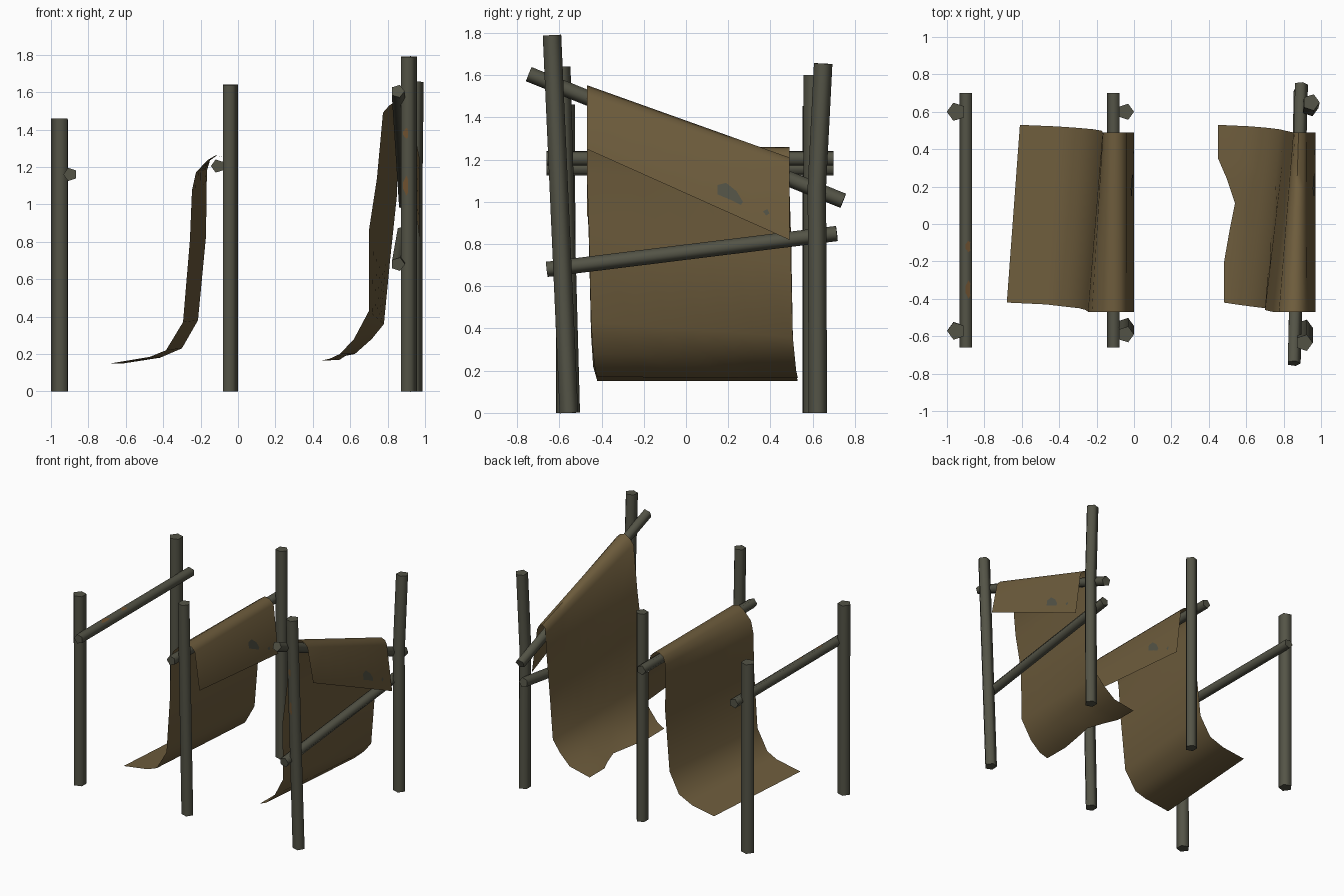
import bpy, bmesh, math
from mathutils import Vector

if "Cube" in bpy.data.objects:
    bpy.data.objects.remove(bpy.data.objects["Cube"])


def material(name, rgb):
    m = bpy.data.materials.new(name)
    m.diffuse_color = (*rgb, 1)
    m.use_nodes = True
    m.node_tree.nodes["Principled BSDF"].inputs["Base Color"].default_value = m.diffuse_color
    return m


WOOD = material("weathered grey wood", (0.088, 0.088, 0.062))
HIDE = material("tanned hide", (0.155, 0.108, 0.046))
RUST = material("brown stain", (0.16, 0.085, 0.03))


def finish(name, bm, mat):
    me = bpy.data.meshes.new(name)
    bm.to_mesh(me)
    bm.free()
    me.materials.append(mat)
    ob = bpy.data.objects.new(name, me)
    bpy.context.collection.objects.link(ob)
    return ob


def pole(name, path, r, roll=math.pi):
    """Five-sided pole along a path, with smooth sides and flat caps."""
    pts = [Vector(p) for p in path]
    bm = bmesh.new()
    rings = []
    for i, p in enumerate(pts):
        t = (pts[min(i + 1, len(pts) - 1)] - pts[max(i - 1, 0)]).normalized()
        u = Vector((1, 0, 0))
        u = (u - t * u.dot(t)).normalized()
        v = t.cross(u)
        ang = [roll + k * math.tau / 5 for k in range(5)]
        rings.append([bm.verts.new(p + (u * math.cos(a) + v * math.sin(a)) * r) for a in ang])
    for a, b in zip(rings, rings[1:]):
        for k in range(5):
            j = (k + 1) % 5
            bm.faces.new((a[k], a[j], b[j], b[k])).smooth = True
    bm.faces.new(rings[0][::-1])
    bm.faces.new(rings[-1])
    return finish(name, bm, WOOD)


def stain(name, centre, normal, along, w, h):
    """Thin uneven patch lying on a pole face."""
    n = Vector(normal).normalized()
    a = Vector(along).normalized()
    s = a.cross(n)
    bm = bmesh.new()
    vs = []
    for k in range(9):
        q = k * math.tau / 9
        f = 1 if k % 3 else 0.75
        vs.append(bm.verts.new(Vector(centre) + n * 0.002 + (s * math.cos(q) * w + a * math.sin(q) * h) * f))
    f = bm.faces.new(vs)
    f.normal_update()
    if f.normal.dot(n) < 0:
        f.normal_flip()
    finish(name, bm, RUST)


COLS = [0, 0.22, 0.40, 0.56, 0.70, 0.81, 1]


def hide(name, front, back, hem=None):
    """Sheet ruled between a front and a back (x, z) profile, lower hem shifted towards the back."""
    bm = bmesh.new()
    grid = []
    rows = len(front)
    for i, ((xa, za), (xb, zb)) in enumerate(zip(front, back)):
        low = max(0, (i - 6) / (rows - 7)) if i > 6 else 0
        ya, yb = -0.47 + 0.05 * low, 0.49 + 0.04 * low
        row = []
        for c, t in enumerate(COLS):
            x = xa + (xb - xa) * t
            if hem and i == rows - 1:
                x = hem[c]
            row.append(bm.verts.new((x, ya + (yb - ya) * t, za + (zb - za) * t)))
        grid.append(row)
    for a, b in zip(grid, grid[1:]):
        for k in range(len(COLS) - 1):
            bm.faces.new((a[k], a[k + 1], b[k + 1], b[k])).smooth = True
    ob = finish(name, bm, HIDE)
    bpy.context.view_layer.objects.active = ob
    ob.select_set(True)
    bpy.ops.object.shade_smooth_by_angle(angle=math.radians(60))
    ob.select_set(False)


def worn_patch(name, front, back, outline):
    """Grey patch on the short flap; outline is in (y, z)."""
    bm = bmesh.new()
    vs = []
    for y, z in outline:
        t = (y + 0.47) / 0.96
        lo, hi = [Vector(front[i]).lerp(Vector(back[i]), t) for i in (0, 1)]
        s = (z - lo.y) / (hi.y - lo.y)
        vs.append(bm.verts.new((lo.x + (hi.x - lo.x) * s + 0.005, y, z)))
    f = bm.faces.new(vs)
    f.normal_update()
    if f.normal.x < 0:
        f.normal_flip()
    finish(name, bm, WOOD)


# Left frame
pole("left_front_post", [(-0.95, -0.57, 0), (-0.95, -0.572, 1.46)], 0.049)
pole("left_back_post", [(-0.95, 0.60, 0), (-0.95, 0.60, 1.455)], 0.051)
pole("left_rail", [(-0.897, -0.66, 1.16), (-0.897, 0.70, 1.16)], 0.037)

# Middle frame
pole("middle_front_post", [(-0.045, -0.545, 0), (-0.045, -0.59, 1.64)], 0.045, 0)
pole("middle_back_post", [(-0.045, 0.60, 0), (-0.045, 0.60, 1.60)], 0.045, 0)
pole("middle_rail", [(-0.108, -0.66, 1.205), (-0.108, 0.70, 1.205)], 0.037)

# Right frame, crooked
pole("right_front_post", [(0.91, -0.555, 0), (0.91, -0.635, 1.79)], 0.046, 0)
pole("right_back_post", [(0.94, 0.625, 0), (0.94, 0.62, 1.07), (0.947, 0.65, 1.655)], 0.046, 0)
pole("right_upper_rail", [(0.853, -0.745, 1.605), (0.892, 0.745, 1.005)], 0.038, 0)
pole("right_lower_rail", [(0.855, -0.66, 0.68), (0.885, 0.715, 0.85)], 0.038, 0)

# Hides: short flap, over the rail, long side, curled hem
mid_f = [(0.0, 0.93), (-0.04, 1.22), (-0.07, 1.25), (-0.12, 1.262), (-0.165, 1.235), (-0.225, 1.17),
         (-0.246, 1.075), (-0.257, 0.81), (-0.294, 0.37), (-0.385, 0.22), (-0.47, 0.185), (-0.68, 0.15)]
mid_b = [(0.0, 0.85), (-0.04, 1.22), (-0.07, 1.25), (-0.115, 1.26), (-0.15, 1.235), (-0.166, 1.18),
         (-0.168, 1.075), (-0.171, 0.83), (-0.214, 0.38), (-0.30, 0.23), (-0.417, 0.18), (-0.61, 0.15)]
hide("middle_hide", mid_f, mid_b)
right_f = [(0.97, 1.25), (0.92, 1.51), (0.89, 1.54), (0.85, 1.553), (0.81, 1.53), (0.775, 1.49),
           (0.743, 1.14), (0.70, 0.86), (0.70, 0.43), (0.62, 0.28), (0.545, 0.20), (0.48, 0.17)]
right_b = [(0.97, 0.82), (0.925, 1.165), (0.91, 1.195), (0.88, 1.21), (0.86, 1.19), (0.852, 1.15),
           (0.85, 1.05), (0.813, 0.70), (0.78, 0.36), (0.715, 0.28), (0.625, 0.20), (0.45, 0.165)]
hide("right_hide", right_f, right_b, [0.48, 0.48, 0.51, 0.54, 0.495, 0.45, 0.45])

# Worn patches on the flaps
big = [(0.15, 1.08), (0.19, 1.09), (0.24, 1.05), (0.27, 1.0), (0.26, 0.985), (0.21, 1.01), (0.15, 1.035)]
small = [(0.365, 0.955), (0.385, 0.965), (0.395, 0.945), (0.38, 0.935)]
for side, f, b, dz in (("middle", mid_f, mid_b, -0.02), ("right", right_f, right_b, 0)):
    for size, pts in (("large", big), ("small", small)):
        worn_patch(f"{side}_{size}_patch", f, b, [(y, z + dz) for y, z in pts])

# Brown stains on the left rail and the right front post
a = math.radians(72)
for k, (y, h) in enumerate(((-0.12, 0.032), (-0.35, 0.05))):
    stain(f"rail_stain_{k}", (-0.897 + 0.03 * math.cos(a), y, 1.16 + 0.03 * math.sin(a)),
          (math.cos(a), 0, math.sin(a)), (0, 1, 0), 0.016, h)
a = math.radians(252)
for k, (z, h) in enumerate(((1.38, 0.03), (1.10, 0.055))):
    y = -0.555 - 0.08 * z / 1.79
    stain(f"post_stain_{k}", (0.91 + 0.0375 * math.cos(a), y + 0.0375 * math.sin(a), z),
          (math.cos(a), math.sin(a), 0), (0, -0.045, 1), 0.016, h)
